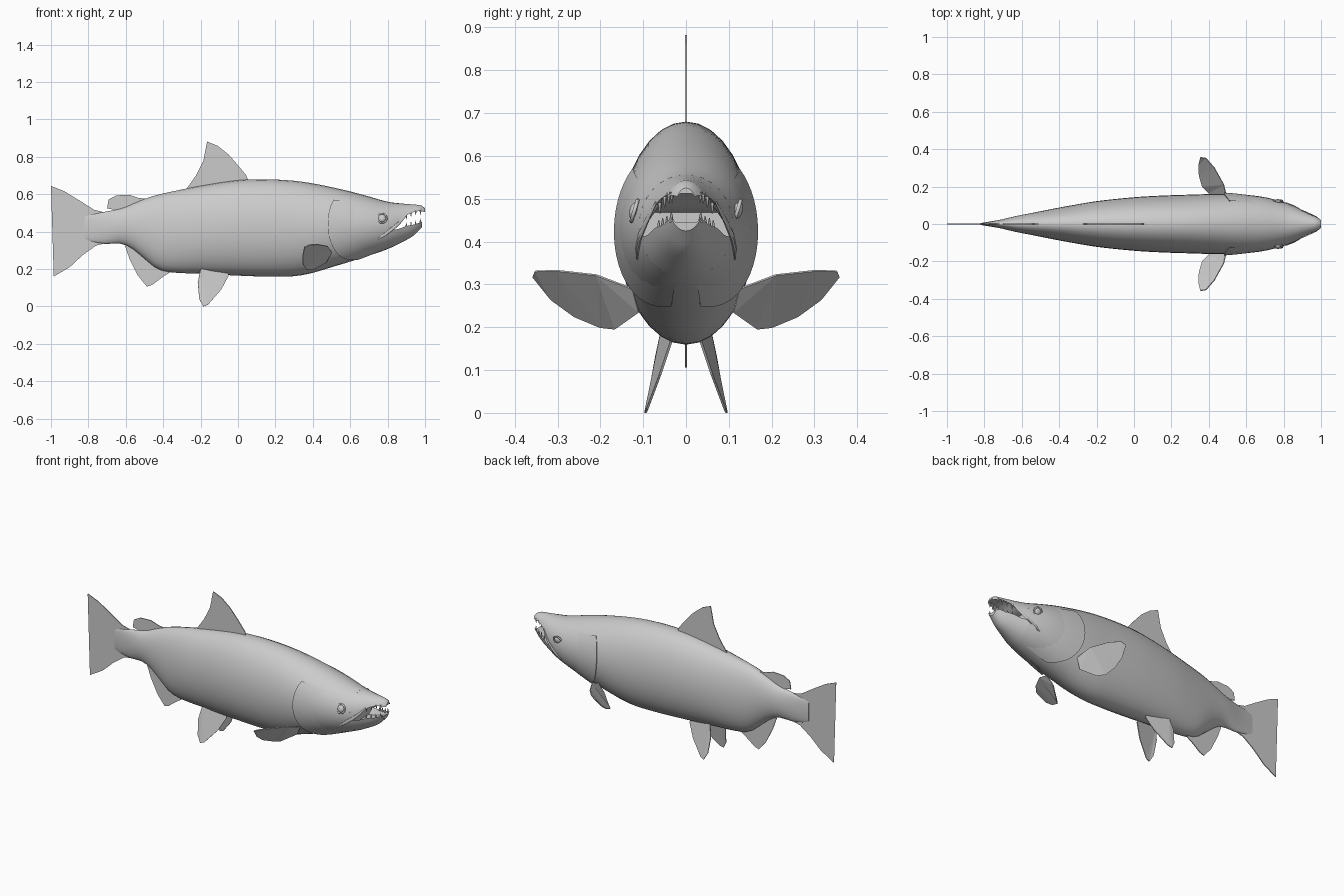
import bpy, bmesh, math
from mathutils import Vector, Matrix

default_cube = bpy.data.objects.get("Cube")
if default_cube:
    bpy.data.objects.remove(default_cube, do_unlink=True)

grey = bpy.data.materials.new("plain_grey")
grey.use_nodes = True
grey.diffuse_color = (0.6, 0.6, 0.6, 1)
grey.node_tree.nodes["Principled BSDF"].inputs["Base Color"].default_value = (0.6, 0.6, 0.6, 1)

# Body outline: position along the fish, back height, belly height, half width
OUTLINE = [
    (-.82, .485, .355, .005), (-.72, .505, .335, .022), (-.62, .525, .335, .045),
    (-.56, .55, .305, .056), (-.5, .575, .255, .068), (-.43, .597, .2, .082),
    (-.35, .615, .182, .097), (-.2, .645, .175, .122), (0, .675, .165, .143),
    (.15, .68, .16, .152), (.3, .672, .162, .157), (.4, .658, .18, .16),
    (.5, .638, .21, .16), (.6, .615, .24, .156), (.7, .588, .272, .143),
    (.8, .56, .307, .117), (.88, .55, .345, .085), (.94, .545, .38, .06),
    (.98, .54, .42, .042), (1, .525, .44, .024)]
UPPER_LIP = [(.82, .42), (.86, .44), (.9, .485), (.94, .505), (.97, .51), (1, .505)]
LOWER_LIP = [(.82, .41), (.86, .415), (.9, .43), (.95, .44), (.985, .455)]


def sample(table, x):
    """Smooth interpolation through the rows of a table."""
    last = len(table) - 1
    i = max([k for k in range(last) if table[k][0] <= x] or [0])
    a, b = table[i], table[i + 1]
    before, after = table[max(i - 1, 0)], table[min(i + 2, last)]
    span = b[0] - a[0]
    t = min(max((x - a[0]) / span, 0), 1)
    result = []
    for k in range(1, len(a)):
        m = (b[k] - before[k]) / (b[0] - before[0]) * span
        n = (after[k] - a[k]) / (after[0] - a[0]) * span
        result.append((2*t**3 - 3*t**2 + 1) * a[k] + (t**3 - 2*t**2 + t) * m
                      + (3*t**2 - 2*t**3) * b[k] + (t**3 - t**2) * n)
    return result


def spread(start, end, count):
    return [start + (end - start) * i / (count - 1) for i in range(count)]


def skin(x, angle, offset=0.0):
    """Point on the body skin, angle measured up from the +y flank."""
    top, bottom, half = sample(OUTLINE, x)
    return Vector((x, (half + offset) * math.cos(angle),
                   (top + bottom) / 2 + ((top - bottom) / 2 + offset) * math.sin(angle)))


def angle_at(x, z):
    top, bottom, _ = sample(OUTLINE, x)
    ratio = (2 * z - top - bottom) / (top - bottom)
    return math.asin(max(-1, min(1, ratio)))


def flip(point, side):
    return Vector((point.x, point.y * side, point.z))


def finish(name, bm, smooth=True):
    bmesh.ops.recalc_face_normals(bm, faces=bm.faces[:])
    mesh = bpy.data.meshes.new(name)
    bm.to_mesh(mesh)
    bm.free()
    obj = bpy.data.objects.new(name, mesh)
    bpy.context.collection.objects.link(obj)
    mesh.materials.append(grey)
    if smooth:
        bpy.ops.object.select_all(action='DESELECT')
        obj.select_set(True)
        bpy.context.view_layer.objects.active = obj
        bpy.ops.object.shade_smooth_by_angle(angle=math.radians(35))
    return obj


def loft(name, rings, closed=True):
    bm = bmesh.new()
    rows = [[bm.verts.new(p) for p in ring] for ring in rings]
    count = len(rows[0])
    for a, b in zip(rows, rows[1:]):
        for i in range(count if closed else count - 1):
            j = (i + 1) % count
            bm.faces.new((a[i], a[j], b[j], b[i]))
    if closed:
        bm.faces.new(rows[0])
        bm.faces.new(rows[-1])
    return finish(name, bm)


# Trunk, with the head running up to the corner of the mouth
loft("body", [[skin(x, math.tau * i / 32) for i in range(32)]
              for x in spread(-.82, .82, 45)])


def jaw(name, lips, upper):
    """Half of the muzzle, hollowed along the mouth."""
    rings = []
    for x in spread(lips[0][0], lips[-1][0], 12):
        lip = sample(lips, x)[0]
        start = angle_at(x, lip)
        end = math.pi - start if upper else -math.pi - start
        ring = [skin(x, t) for t in spread(start, end, 17)]
        top, bottom, _ = sample(OUTLINE, x)
        hollow = ((top if upper else bottom) - lip) * .35
        width = ring[0].y
        ring += [Vector((x, width * k, lip + hollow)) for k in (-.7, 0, .7)]
        rings.append(ring)
    loft(name, rings)


jaw("upper_jaw", UPPER_LIP, True)
jaw("lower_jaw", LOWER_LIP, False)

# Hooked teeth along both lips
bm = bmesh.new()
for lips, direction in ((UPPER_LIP, -1), (LOWER_LIP, 1)):
    for x in (.9, .925, .95, .975):
        lip = sample(lips, x)[0]
        root = skin(x, angle_at(x, lip))
        for side in (-1, 1):
            place = Matrix.Translation((x, root.y * side * .85, lip + direction * .007))
            turn = Matrix.Rotation(math.pi if direction < 0 else 0, 4, 'X')
            bmesh.ops.create_cone(bm, cap_ends=True, segments=6, radius1=.006,
                                  radius2=.001, depth=.026, matrix=place @ turn)
finish("teeth", bm)

for side, label in ((-1, "front"), (1, "back")):
    # Eye bulging inside a raised lid
    x, z = .77, .472
    t = angle_at(x, z)
    centre = skin(x, t)
    normal = (skin(x, t + .05) - centre).cross(skin(x + .01, t) - centre)
    if normal.y < 0:
        normal.negate()
    turn = flip(normal, side).to_track_quat('Z', 'Y').to_matrix().to_4x4()
    place = Matrix.Translation(flip(centre, side)) @ turn
    bm = bmesh.new()
    bmesh.ops.create_uvsphere(bm, u_segments=16, v_segments=10, radius=.021,
                              matrix=place @ Matrix.Diagonal((1, 1, .55, 1)))
    finish(label + "_eye", bm)
    bpy.ops.mesh.primitive_torus_add(major_radius=.025, minor_radius=.005,
                                     major_segments=20, minor_segments=6)
    lid = bpy.context.object
    lid.name = label + "_eyelid"
    lid.matrix_world = place
    lid.data.materials.append(grey)
    bpy.ops.object.shade_smooth()

    # Gill cover, lifted at its rear rim and fading into the cheek
    rows = []
    for degrees in spread(42, -78, 22):
        t = math.radians(degrees)
        rim = .48 + .15 * ((degrees - 5) / 80) ** 2
        row = [skin(rim + .004, t, -.008)]
        for k in spread(0, 1, 7):
            row.append(skin(rim + .17 * k, t, .008 - .011 * k))
        rows.append([flip(p, side) for p in row])
    loft(label + "_gill_cover", rows, closed=False)

    # Slim lip bone sweeping down and back over the cheek
    bone = [skin(x, angle_at(x, z)) for x, z in
            ((.9, .49), (.86, .445), (.82, .412), (.785, .385), (.75, .36))]
    rings = []
    for p, size in zip(bone, (.004, .008, .01, .009, .003)):
        rings.append([flip(p, side) + Vector((-.5 * math.sin(a), .6 * math.cos(a),
                      math.sin(a))) * size for a in spread(0, math.tau, 9)[:-1]])
    loft(label + "_lip_bone", rings)


def fin(name, points, thickness=.005):
    """Thin plate from an outline; flat outlines lie on the centre plane."""
    bm = bmesh.new()
    face = bm.faces.new([bm.verts.new(p if len(p) == 3 else (p[0], 0, p[1]))
                         for p in points])
    bmesh.ops.triangulate(bm, faces=[face])
    obj = finish(name, bm, smooth=False)
    plate = obj.modifiers.new("thickness", 'SOLIDIFY')
    plate.thickness = thickness
    plate.offset = 0


# Fins on the centre line
fin("tail_fin", [(-1, .645), (-.93, .617), (-.84, .562), (-.77, .517), (-.7, .5),
                 (-.7, .34), (-.76, .325), (-.83, .275), (-.9, .21), (-.985, .16),
                 (-.976, .27), (-.968, .38), (-.974, .5)])
fin("back_fin", [(-.28, .622), (-.225, .7), (-.185, .78), (-.165, .882), (-.11, .86),
                 (-.05, .812), (0, .755), (.045, .7), (.06, .66), (-.1, .63), (-.26, .6)])
fin("small_back_fin", [(-.7, .525), (-.692, .572), (-.65, .594), (-.58, .597),
                       (-.53, .58), (-.48, .575), (-.54, .53), (-.63, .51)])
fin("belly_rear_fin", [(-.605, .325), (-.58, .255), (-.535, .165), (-.487, .106),
                       (-.46, .115), (-.4, .16), (-.35, .19), (-.36, .25), (-.5, .33)])

# Paired fins
PELVIC = [(-.2, .055, .2), (-.215, .07, .13), (-.207, .086, .04), (-.185, .095, 0),
          (-.16, .09, .01), (-.09, .06, .09), (-.05, .035, .165), (-.06, .03, .2)]
PECTORAL = [(.5, .125, .29), (.48, .21, .322), (.43, .3, .332), (.385, .352, .331),
            (.355, .357, .318), (.345, .315, .265), (.348, .26, .225), (.365, .2, .2),
            (.4, .165, .196), (.47, .11, .235)]
for side, label in ((-1, "front"), (1, "back")):
    fin(label + "_pelvic_fin", [(x, y * side, z) for x, y, z in PELVIC])
    fin(label + "_pectoral_fin", [(x, y * side, z) for x, y, z in PECTORAL])
